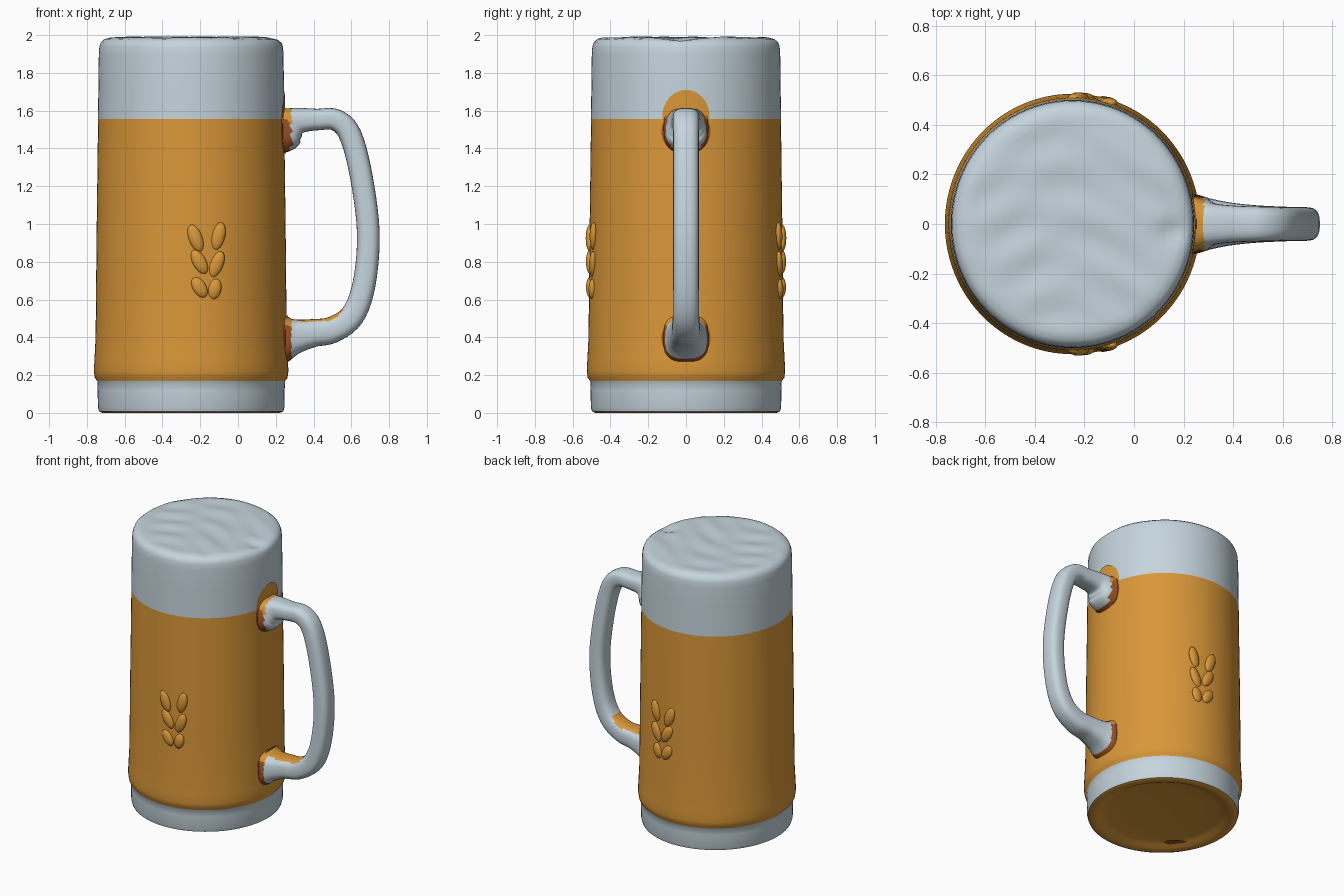
import bpy, bmesh, math
from mathutils import Vector

if "Cube" in bpy.data.objects:
    bpy.data.objects.remove(bpy.data.objects["Cube"])

CX, YS = -0.248, 1.02  # mug axis and slight widening in depth


def material(name, rgb):
    m = bpy.data.materials.new(name)
    m.diffuse_color = (*rgb, 1)
    m.use_nodes = True
    m.node_tree.nodes["Principled BSDF"].inputs["Base Color"].default_value = m.diffuse_color
    return m


PALE = material("pale blue grey", (0.56, 0.66, 0.72))
AMBER = material("amber", (0.70, 0.31, 0.04))
BROWN = material("reddish brown", (0.34, 0.09, 0.02))


def finish(name, bm, mats, rule=None, angle=50):
    bmesh.ops.recalc_face_normals(bm, faces=bm.faces)
    bm.normal_update()
    for f in bm.faces:
        if rule:
            f.material_index = rule(f.calc_center_median(), f.normal)
    me = bpy.data.meshes.new(name)
    bm.to_mesh(me)
    bm.free()
    ob = bpy.data.objects.new(name, me)
    bpy.context.collection.objects.link(ob)
    for m in mats:
        me.materials.append(m)
    bpy.ops.object.select_all(action='DESELECT')
    ob.select_set(True)
    bpy.context.view_layer.objects.active = ob
    bpy.ops.object.shade_smooth_by_angle(angle=math.radians(angle))
    return ob


def skin(bm, rings):
    """Join a list of vertex rings, closing both ends."""
    for a, b in zip(rings, rings[1:]):
        n = len(a)
        for i in range(n):
            bm.faces.new((a[i], a[(i + 1) % n], b[(i + 1) % n], b[i]))
    bm.faces.new(rings[0])
    bm.faces.new(rings[-1])


# Mug body: turned profile with recessed underside and foam on top
def foam(x, y, r, z):
    if z < 1.96:
        return 0
    w = min(1, (0.5 - r) / 0.1)
    ripple = 0.005 * math.sin(31 * y + 3 * math.sin(6 * x)) * math.sin(9 * x + 5 * y)
    dip = 0.03 * math.exp(-((x - 0.16) ** 2 + (y + 0.03) ** 2) / 0.0025)
    return ripple * w - dip


profile = [(0.02, 0.035), (0.2, 0.035), (0.36, 0.03), (0.40, 0.022), (0.43, 0.006),
           (0.47, 0.0), (0.488, 0.008), (0.494, 0.03), (0.495, 0.12), (0.497, 0.168),
           (0.510, 0.185), (0.515, 0.22), (0.512, 0.28), (0.506, 0.4), (0.503, 0.7),
           (0.500, 1.0), (0.496, 1.3), (0.493, 1.555), (0.491, 1.75), (0.489, 1.90),
           (0.486, 1.94), (0.478, 1.962), (0.46, 1.978), (0.43, 1.986)]
profile += [(0.43 - 0.03 * i, 1.987) for i in range(1, 14)] + [(0.015, 1.987)]
bm = bmesh.new()
N = 96
rings = []
for r, z in profile:
    ring = []
    for i in range(N):
        a = math.tau * i / N
        x, y = CX + r * math.cos(a), r * YS * math.sin(a)
        ring.append(bm.verts.new((x, y, z + foam(x, y, r, z))))
    rings.append(ring)
skin(bm, rings)


def body_rule(c, n):
    if c.z < 0.012 or (c.z < 0.04 and (c.xy - Vector((CX, 0))).length < 0.46):
        return 1
    return 1 if 0.168 < c.z < 1.555 else 0


finish("mug_body", bm, [PALE, AMBER], body_rule)

# Handle: rounded-square section swept along a smooth path (x, z, half thickness, half width)
path = [(0.19, 1.51, 0.15, 0.13), (0.25, 1.512, 0.128, 0.115), (0.285, 1.53, 0.095, 0.10),
        (0.33, 1.548, 0.068, 0.082), (0.42, 1.553, 0.057, 0.073), (0.52, 1.550, 0.058, 0.070),
        (0.595, 1.47, 0.060, 0.068), (0.653, 1.25, 0.060, 0.068), (0.690, 0.95, 0.060, 0.068),
        (0.667, 0.68, 0.061, 0.068), (0.605, 0.515, 0.065, 0.070), (0.50, 0.44, 0.070, 0.075),
        (0.40, 0.423, 0.074, 0.085), (0.32, 0.408, 0.088, 0.10), (0.285, 0.402, 0.105, 0.11),
        (0.25, 0.398, 0.130, 0.12), (0.19, 0.395, 0.15, 0.13)]
pts = [Vector(p) for p in path]
fine = []
for i in range(len(pts) - 1):
    p0, p1, p2, p3 = pts[max(i - 1, 0)], pts[i], pts[i + 1], pts[min(i + 2, len(pts) - 1)]
    for k in range(5):
        t = k / 5
        fine.append(0.5 * (2 * p1 + (p2 - p0) * t + (2 * p0 - 5 * p1 + 4 * p2 - p3) * t * t
                           + (3 * p1 - p0 - 3 * p2 + p3) * t ** 3))
fine.append(pts[-1])


def power(v, e):
    return math.copysign(abs(v) ** e, v)


bm = bmesh.new()
rings = []
for i, p in enumerate(fine):
    d = fine[min(i + 1, len(fine) - 1)] - fine[max(i - 1, 0)]
    t = Vector((d.x, d.y)).normalized()
    ring = []
    for k in range(28):
        a = math.tau * k / 28
        u, v = p.z * power(math.cos(a), 0.72), p.w * power(math.sin(a), 0.72)
        ring.append(bm.verts.new((p.x - t.y * u, v, p.y + t.x * u)))
    rings.append(ring)
skin(bm, rings)


def handle_rule(c, n):
    if c.x < 0.283:  # coloured seams where the handle meets the mug
        return 1 if c.z > 1.54 or 0.46 < c.z < 0.9 else 2
    if c.z < 0.62 and n.z > 0.6 and c.x < 0.6 and abs(c.y) < 0.06:
        return 1     # amber tint on the lower inner side
    return 0


finish("handle", bm, [PALE, AMBER, BROWN], handle_rule)


# Thin curved plates around the handle joints
def joint_patch(name, z0, hy, hz, lift, mat):
    bm = bmesh.new()
    rings = []
    for s in (0.1, 0.4, 0.7, 1.0):
        ring = []
        for k in range(40):
            a = math.tau * k / 40
            y, z = s * hy * math.cos(a), z0 + s * hz * math.sin(a)
            r = (0.506 if z < 0.9 else 0.4945) + lift
            ring.append(bm.verts.new((CX + math.sqrt(r * r - (y / YS) ** 2), y, z)))
        rings.append(ring)
    skin(bm, rings)
    bm.faces.ensure_lookup_table()
    ob = finish(name, bm, [mat])
    return ob


joint_patch("upper_joint_tint", 1.57, 0.125, 0.14, 0.003, AMBER)
joint_patch("upper_joint_seam", 1.49, 0.13, 0.125, 0.005, BROWN)
joint_patch("lower_joint_seam", 0.395, 0.13, 0.125, 0.006, BROWN)

# Small brown mark on the underside
bm = bmesh.new()
ring = bmesh.ops.create_circle(bm, cap_ends=True, segments=24, radius=1)["verts"]
for v in ring:
    a, b = v.co.x * 0.08, v.co.y * 0.035
    v.co = (-0.56 - 0.81 * a + 0.58 * b, -0.235 + 0.58 * a + 0.81 * b, 0.020)
finish("underside_mark", bm, [BROWN])

# Raised grain ear on the front and mirrored on the back: (x, z, tilt, half length)
grains = [(-0.225, 0.925, 0.35, 0.075), (-0.105, 0.935, -0.25, 0.075),
          (-0.205, 0.80, 0.5, 0.07), (-0.115, 0.785, -0.4, 0.075),
          (-0.205, 0.665, 0.55, 0.06), (-0.125, 0.655, -0.25, 0.055)]
bm = bmesh.new()
for side in (-1, 1):
    for x, z, tilt, h in grains:
        y0 = YS * math.sqrt(0.5015 ** 2 - (x - CX) ** 2)
        for v in bmesh.ops.create_uvsphere(bm, u_segments=20, v_segments=12, radius=1)["verts"]:
            p = Vector((v.co.x * 0.036, v.co.y * 0.022, v.co.z * h))
            c, s = math.cos(tilt), math.sin(tilt)
            v.co = (x + p.x * c - p.z * s, side * (y0 - 0.002 + p.y), z + p.x * s + p.z * c)
finish("grain_relief", bm, [AMBER])
